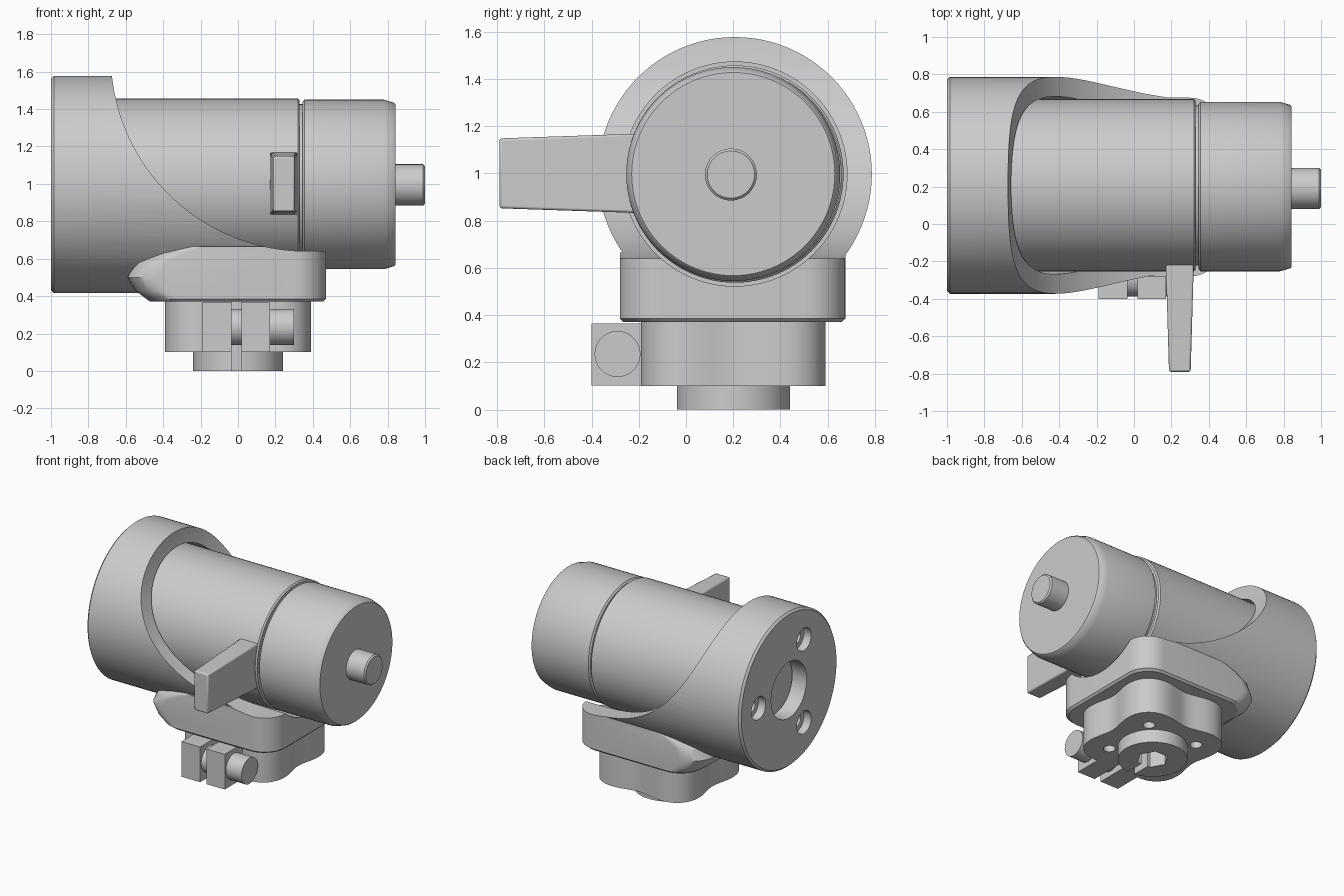
import bpy, bmesh
from math import sin, cos, pi, radians

if "Cube" in bpy.data.objects:
    bpy.data.objects.remove(bpy.data.objects["Cube"], do_unlink=True)

SEG = 96
AY, AZ = 0.207, 0.997      # motor axis
MID = 0.2                  # adapter centre in y


def loft(name, rings):
    """Closed solid skinned through rings of equal point count."""
    bm = bmesh.new()
    loops = [[bm.verts.new(p) for p in ring] for ring in rings]
    n = len(loops[0])
    for a, b in zip(loops, loops[1:]):
        for i in range(n):
            j = (i + 1) % n
            bm.faces.new((a[i], a[j], b[j], b[i]))
    bm.faces.new(loops[0][::-1])
    bm.faces.new(loops[-1])
    bmesh.ops.recalc_face_normals(bm, faces=bm.faces)
    mesh = bpy.data.meshes.new(name)
    bm.to_mesh(mesh)
    bm.free()
    ob = bpy.data.objects.new(name, mesh)
    bpy.context.collection.objects.link(ob)
    return ob


def lathe_x(name, profile, y=AY, z=AZ, n=SEG):
    angles = [2 * pi * i / n for i in range(n)]
    return loft(name, [[(x, y + r * cos(a), z + r * sin(a)) for a in angles]
                       for x, r in profile])


def post(name, x, y, r, z0, z1, n=SEG):
    angles = [2 * pi * i / n for i in range(n)]
    return loft(name, [[(x + r * cos(a), y + r * sin(a), z) for a in angles]
                       for z in (z0, z1)])


def box(name, x0, x1, y0, y1, z0, z1):
    return loft(name, [[(x0, y0, z), (x1, y0, z), (x1, y1, z), (x0, y1, z)]
                       for z in (z0, z1)])


def rounded_rect(x0, x1, y0, y1, r, z, n=12):
    corners = [(x1 - r, y1 - r), (x0 + r, y1 - r), (x0 + r, y0 + r), (x1 - r, y0 + r)]
    pts = []
    for k, (cx, cy) in enumerate(corners):
        for i in range(n + 1):
            a = (k + i / n) * pi / 2
            pts.append((cx + r * cos(a), cy + r * sin(a), z))
    return pts


def activate(ob):
    bpy.ops.object.select_all(action="DESELECT")
    ob.select_set(True)
    bpy.context.view_layer.objects.active = ob


def combine(ob, others, operation):
    """Apply boolean with each helper solid, then discard the helper."""
    activate(ob)
    for other in others:
        other.hide_render = True
        mod = ob.modifiers.new("Boolean", "BOOLEAN")
        mod.operation, mod.solver, mod.object = operation, "EXACT", other
        bpy.ops.object.modifier_apply(modifier=mod.name)
        bpy.data.objects.remove(other, do_unlink=True)


def smooth(ob, angle=30):
    activate(ob)
    bpy.ops.object.shade_smooth_by_angle(angle=radians(angle))


# Housing: sleeve merged with the rounded foot
housing = lathe_x("housing", [(-1, 0.565), (-0.985, 0.58), (0.3, 0.58)])
foot_sections = [(0.37, -0.47, 0.015), (0.385, -0.49, 0), (0.43, -0.55, 0),
                 (0.5, -0.59, 0), (0.58, -0.55, 0), (0.63, -0.46, 0), (0.665, -0.35, 0)]
foot = loft("foot", [rounded_rect(x0, 0.47 - d, -0.28 + d, 0.675 - d, 0.17, z)
                     for z, x0, d in foot_sections])
combine(housing, [foot], "UNION")

# Sweeping cutaway, motor bore, rear window and screw holes
arc = [(0.37 + 1.05 * cos(a), 1.69 + 1.05 * sin(a))
       for a in [pi + i * pi / 96 for i in range(49)]]
outline = arc + [(1, 0.64), (1, 2), (arc[0][0], 2)]
cuts = [loft("cutaway", [[(x, y, z) for x, z in outline] for y in (-1, 1.5)]),
        lathe_x("bore", [(-0.88, 0.475), (1, 0.475)]),
        lathe_x("rear_window", [(-1.1, 0.21), (-0.8, 0.21)])]
for k in range(3):
    a = k * 2 * pi / 3
    y, z = AY + 0.36 * cos(a), AZ + 0.36 * sin(a)
    cuts.append(lathe_x("screw_hole", [(-1.1, 0.085), (-0.94, 0.085),
                                       (-0.94, 0.045), (-0.8, 0.045)], y, z, 32))
combine(housing, cuts, "DIFFERENCE")
smooth(housing)

# Motor body with neck groove, end cap and shaft
motor = lathe_x("motor_body", [(-0.87, 0.445), (-0.86, 0.46), (0.32, 0.46),
                               (0.33, 0.45), (0.33, 0.43), (0.37, 0.43)])
cap = lathe_x("end_cap", [(0.345, 0.44), (0.355, 0.453), (0.78, 0.453),
                          (0.835, 0.437), (0.842, 0.43)], AY - 0.007)
shaft = lathe_x("shaft", [(0.82, 0.11), (0.99, 0.11), (1, 0.1)], 0.19, AZ - 0.002, 48)
for part in (motor, cap, shaft):
    smooth(part)

# Tapered side lever
lever = loft("lever", [[(0.245 + sx * hx, y, 1 + sz * hz)
                        for sx, sz in ((-1, -1), (1, -1), (1, 1), (-1, 1))]
                       for y, hx, hz in ((-0.79, 0.058, 0.148), (-0.2, 0.075, 0.168))])
bevel = lever.modifiers.new("Bevel", "BEVEL")
bevel.width, bevel.segments = 0.01, 2
smooth(lever)

# Scalloped clamp adapter with hub and ears
scallop = []
for i in range(144):
    a = 2 * pi * i / 144
    r = 0.42 - 0.06 * cos(4 * a)
    scallop.append((r * cos(a), MID + r * sin(a)))
adapter = loft("clamp_adapter", [[(x, y, z) for x, y in scallop] for z in (0.1, 0.37)])
combine(adapter, [post("hub", 0, MID, 0.24, 0, 0.15),
                  box("ears", -0.19, 0.17, -0.4, 0, 0.101, 0.365)], "UNION")

# Hub socket, clamp slit and mounting holes
cuts = [post("socket", 0, MID, 0.11, -0.1, 0.3, 6),
        box("slit", -0.035, 0.02, -0.6, MID, -0.1, 0.5)]
for k in range(4):
    a = (k + 0.5) * pi / 2
    cuts.append(post("mount_hole", 0.3 * cos(a), MID + 0.3 * sin(a), 0.042, -0.1, 0.3, 32))
combine(adapter, cuts, "DIFFERENCE")
smooth(adapter)

# Clamp bolt through the ears
bolt = lathe_x("clamp_bolt", [(-0.1, 0.097), (0.3, 0.097)], -0.29, 0.235, 48)
smooth(bolt)
